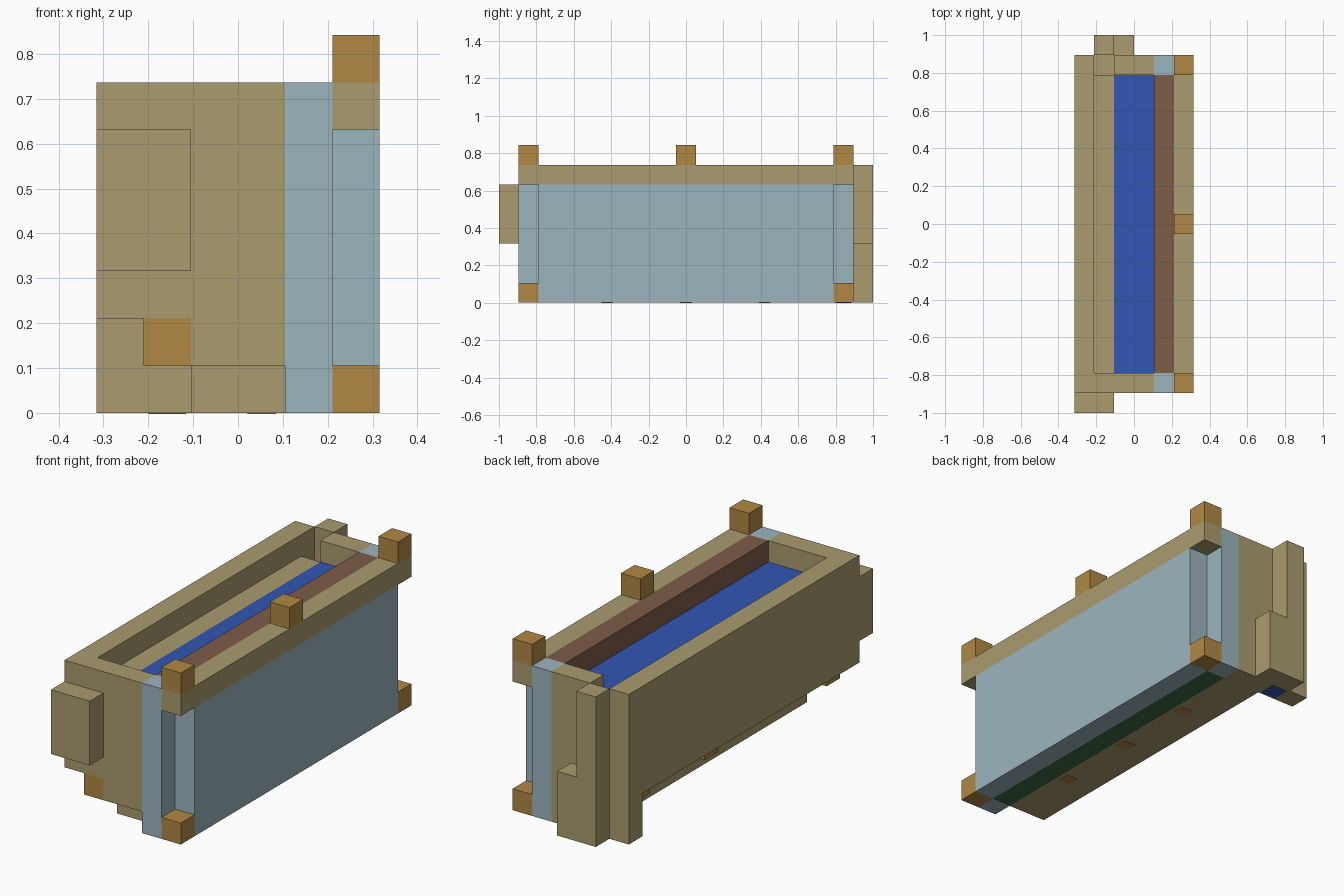
import bpy
import bmesh

cube = bpy.data.objects.get("Cube")
if cube:
    bpy.data.objects.remove(cube, do_unlink=True)

U = 2 / 19  # one block


def material(name, rgb):
    def linear(c):
        c /= 255
        return c / 12.92 if c < 0.04 else ((c + 0.055) / 1.055) ** 2.4
    colour = (*[linear(c) for c in rgb], 1)
    m = bpy.data.materials.new(name)
    m.use_nodes = True
    m.diffuse_color = colour
    node = next(n for n in m.node_tree.nodes if n.type == 'BSDF_PRINCIPLED')
    node.inputs["Base Color"].default_value = colour
    node.inputs["Roughness"].default_value = 0.9
    return m


tan = material("tan", (170, 156, 111))
orange = material("orange_wood", (176, 137, 68))
glass = material("pale_blue", (156, 181, 190))
water = material("water_blue", (50, 86, 180))
brown = material("brown", (126, 93, 73))
green = material("dark_green", (62, 108, 68))


def block(name, mat, x, y, z):
    """Box from block ranges: x counts from the right, y from the front."""
    bm = bmesh.new()
    bmesh.ops.create_cube(bm, size=1)
    for v in bm.verts:
        v.co = ((x[v.co.x > 0] - 3) * U,
                (y[v.co.y > 0] - 9.5) * U,
                z[v.co.z > 0] * U)
    mesh = bpy.data.meshes.new(name)
    bm.to_mesh(mesh)
    bm.free()
    mesh.materials.append(mat)
    obj = bpy.data.objects.new(name, mesh)
    bpy.context.collection.objects.link(obj)


# Tan shell of the trough
block("long_wall", tan, (0, 1), (1, 17), (2, 7))
block("long_wall_back_post", tan, (0, 1), (17, 18), (0, 7))
block("front_wall_low_side", tan, (1, 2), (1, 2), (2, 7))
block("front_wall", tan, (2, 4), (1, 2), (1, 7))
block("inner_ledge", tan, (1, 2), (2, 17), (2, 6))
block("back_slot_floor", tan, (1, 2), (17, 18), (0, 3))
block("back_wall", tan, (2, 4), (17, 18), (0, 7))
block("trough_base", tan, (2, 4), (2, 17), (0, 5))
block("side_rail", tan, (5, 6), (1, 18), (6, 7))

# Pieces standing out from the ends
block("front_box", tan, (0, 2), (0, 1), (3, 6))
block("back_tall_column", tan, (1, 2), (18, 19), (0, 7))
block("back_low_block", tan, (2, 3), (18, 19), (0, 3))

# Contents
block("water_surface", water, (2, 4), (2, 17), (5, 6))
block("brown_bed", brown, (4, 5), (2, 17), (1, 7))
block("green_strip", green, (4, 5), (2, 17), (0, 1))

# Pale blue panels
block("side_panel", glass, (5, 6), (2, 17), (0, 6))
for end, j in (("front", 1), ("back", 17)):
    block(end + "_panel", glass, (4, 5), (j, j + 1), (0, 7))
    block(end + "_corner_foot", orange, (5, 6), (j, j + 1), (0, 1))

# Orange posts and legs
for j in (1, 9, 17):
    block("rail_post", orange, (5, 6), (j, j + 1), (7, 8))
for j in (1, 10, 15):
    block("under_leg", orange, (1, 2), (j, j + 1), (1, 2))

# Coloured plates on the underside
for j in (5, 9, 13):
    block("underside_spot", orange, (3.2, 3.8), (j + .2, j + .8), (-.02, .02))
block("underside_drain", water, (1.1, 1.9), (17.1, 17.9), (-.02, .02))
